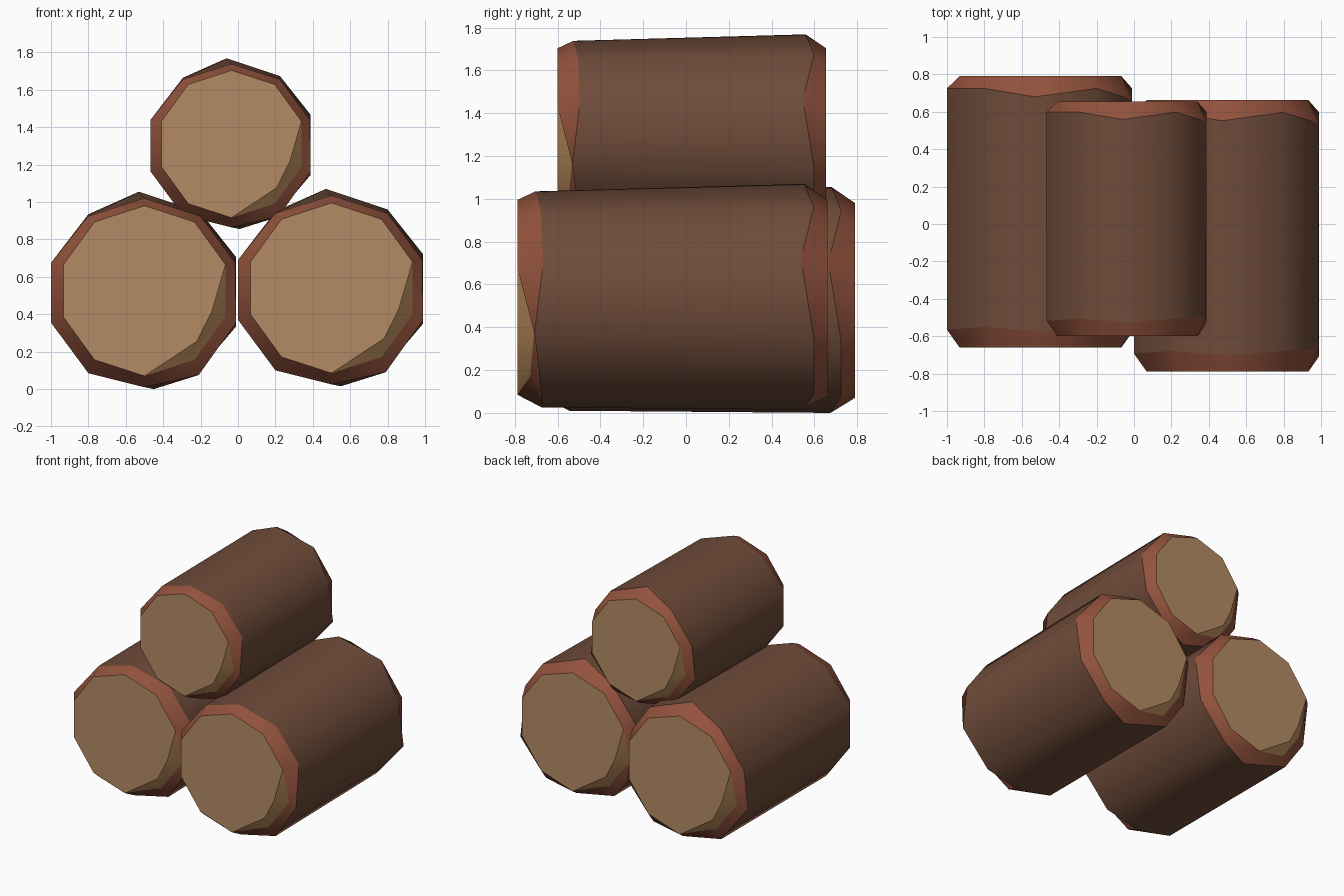
import bpy, bmesh, math
from mathutils import Vector

if "Cube" in bpy.data.objects:
    bpy.data.objects.remove(bpy.data.objects["Cube"])


def material(name, col):
    m = bpy.data.materials.new(name)
    m.diffuse_color = (*col, 1)
    m.use_nodes = True
    m.node_tree.nodes["Principled BSDF"].inputs["Base Color"].default_value = m.diffuse_color
    return m


MATS = [material("bark", (0.16, 0.072, 0.042)),
        material("red_bark_rim", (0.29, 0.085, 0.046)),
        material("cut_wood", (0.45, 0.26, 0.13)),
        material("cut_wood_edge", (0.57, 0.31, 0.125))]

# bark rings (x, y, z) clockwise from the top, seen from the front
FRONT = [(0, -.64, .495), (.30, -.615, .40), (.485, -.605, .15), (.49, -.645, -.17), (.29, -.61, -.45),
         (0, -.61, -.515), (-.30, -.625, -.44), (-.5, -.63, -.17), (-.5, -.63, .15), (-.30, -.615, .40)]
BACK = [(-.03, .615, .53), (.30, .66, .42), (.49, .60, .18), (.49, .66, -.19), (.27, .66, -.45),
        (.05, .61, -.525), (-.30, .65, -.44), (-.5, .61, -.17), (-.5, .66, .15), (-.30, .66, .41)]
N = 10


def cap(bm, side):
    """Cut end with a chipped lower edge; side -1 front, +1 back (turned half round)."""
    ring = []
    for i in range(N):
        a = 2 * math.pi * i / N
        y = {3: .645, 4: .665}.get(i, .725)
        ring.append(bm.verts.new((-side * .455 * math.sin(a), side * y, .455 * math.cos(a))))
    p, q = [bm.verts.new((-side * x, side * .725, z)) for x, z in ((.36, -.11), (.28, -.27))]
    bm.faces.new([ring[i] for i in (5, 6, 7, 8, 9, 0, 1, 2)] + [p, q]).material_index = 2
    for f in ((ring[2], ring[3], p), (ring[3], ring[4], q, p), (ring[4], ring[5], q)):
        bm.faces.new(f).material_index = 3
    return ring


def log(name, loc, s):
    bm = bmesh.new()
    front = [bm.verts.new(v) for v in FRONT]
    back = [bm.verts.new(v) for v in BACK]
    cf = cap(bm, -1)
    cb = cap(bm, 1)
    cb = [cb[-i % N] for i in range(N)]   # same winding as the bark rings
    for a, b, m in ((cf, front, 1), (front, back, 0), (back, cb, 1)):
        for i in range(N):
            j = (i + 1) % N
            bm.faces.new((a[i], a[j], b[j], b[i])).material_index = m
    bmesh.ops.recalc_face_normals(bm, faces=bm.faces)
    for f in bm.faces:
        f.smooth = True
    # keep colour borders crisp
    for e in bm.edges:
        if len({f.material_index for f in e.link_faces}) > 1:
            e.smooth = False
    me = bpy.data.meshes.new(name)
    bm.to_mesh(me)
    bm.free()
    for m in MATS:
        me.materials.append(m)
    ob = bpy.data.objects.new(name, me)
    ob.location = Vector(loc)
    ob.scale = (s, s, s)
    bpy.context.collection.objects.link(ob)


log("right_log", (.5, -.063, .54), 1)
log("left_log", (-.5, .065, .525), 1)
log("top_log", (-.035, .027, 1.31), .865)
